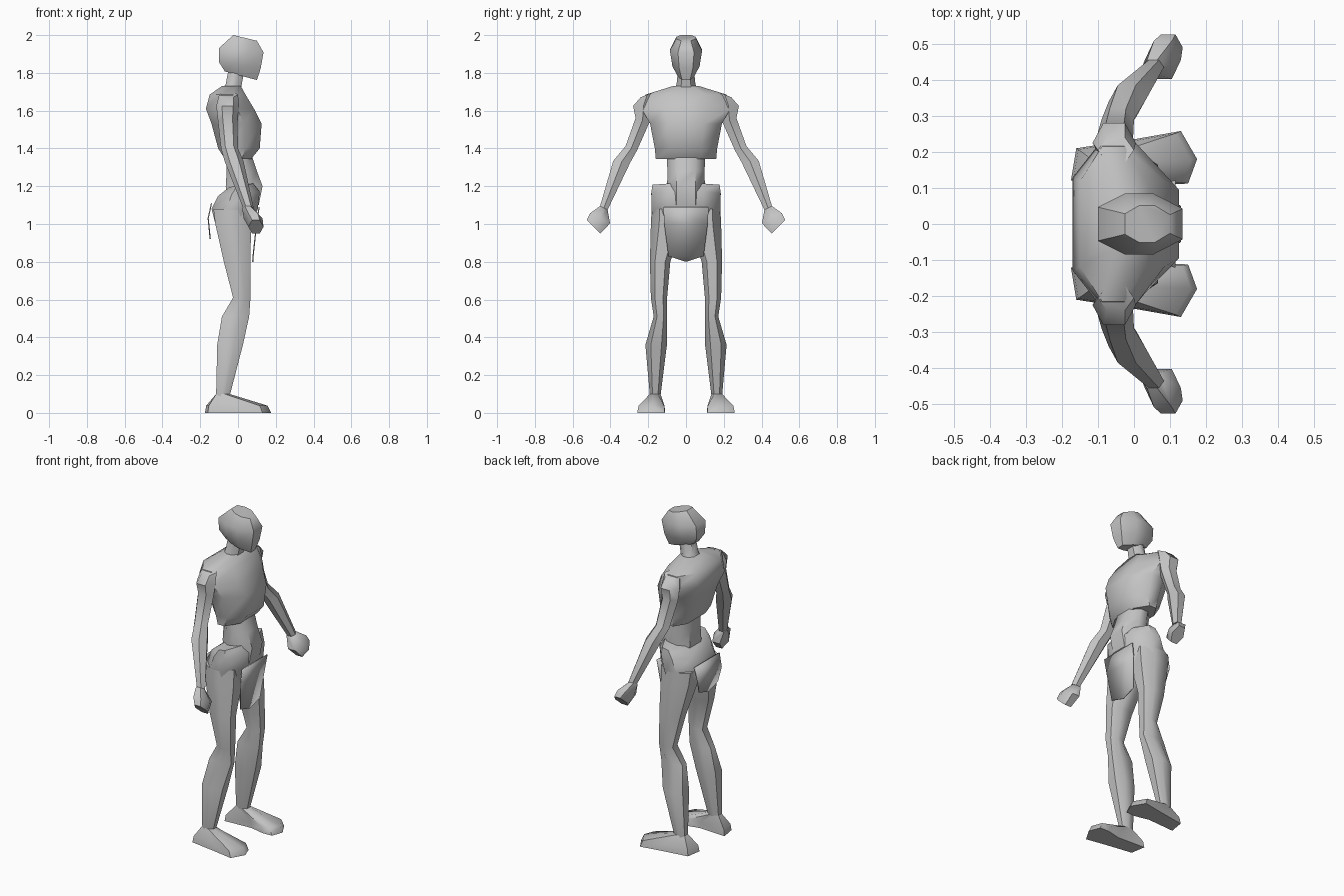
import bpy, bmesh, math
from mathutils import Vector

cube = bpy.data.objects.get("Cube")
if cube:
    bpy.data.objects.remove(cube, do_unlink=True)

grey = bpy.data.materials.new("plain grey")
grey.use_nodes = True
grey.diffuse_color = (0.55, 0.55, 0.55, 1)
grey.node_tree.nodes["Principled BSDF"].inputs["Base Color"].default_value = (0.55, 0.55, 0.55, 1)

# Cross-section outlines of unit size
BOX = [(1, -.5), (1, .5), (.3, 1), (-.35, 1), (-1, .55), (-1, -.55), (-.35, -1), (.3, -1)]
HEX = [(math.cos(a * math.pi / 3), math.sin(a * math.pi / 3) / .866) for a in range(6)]


def finish(name, bm, angle=50):
    bmesh.ops.recalc_face_normals(bm, faces=bm.faces[:])
    mesh = bpy.data.meshes.new(name)
    bm.to_mesh(mesh)
    bm.free()
    mesh.materials.append(grey)
    obj = bpy.data.objects.new(name, mesh)
    bpy.context.collection.objects.link(obj)
    bpy.ops.object.select_all(action='DESELECT')
    obj.select_set(True)
    bpy.context.view_layer.objects.active = obj
    bpy.ops.object.shade_smooth_by_angle(angle=math.radians(angle))
    return obj


def skin(name, rings, side=1):
    """Join rings of points into a capped tube; side -1 mirrors it."""
    bm = bmesh.new()
    loops = [[bm.verts.new((p[0], p[1] * side, p[2])) for p in ring] for ring in rings]
    n = len(loops[0])
    for low, high in zip(loops, loops[1:]):
        for i in range(n):
            j = (i + 1) % n
            bm.faces.new((low[i], low[j], high[j], high[i]))
    bm.faces.new(loops[0])
    bm.faces.new(loops[-1])
    return finish(name, bm)


def ring(shape, cx, cy, z, rx, ry, tilt_x=0, tilt_y=0):
    return [(cx + u * rx, cy + v * ry, z + u * rx * tilt_x + v * ry * tilt_y) for u, v in shape]


def trunk(name, sections, shape=BOX):
    """Central part: each section is z, back x, front x, half width, tilt."""
    skin(name, [ring(shape, (b + f) / 2, 0, z, (f - b) / 2, w, t) for z, b, f, w, t in sections])


# Head, neck and body
trunk("head", [(1.785, -.07, .10, .042, -.27), (1.84, -.10, .12, .072, -.15),
               (1.92, -.10, .135, .085, -.1), (1.985, -.025, .10, .052, -.24)])
trunk("neck", [(1.69, -.10, .01, .065, 0), (1.74, -.065, .02, .05, 0), (1.82, -.05, .035, .042, 0)])
trunk("chest", [(1.345, -.07, .07, .16, 0), (1.40, -.105, .115, .165, 0),
                (1.53, -.14, .125, .19, 0), (1.61, -.17, .085, .235, 0),
                (1.685, -.15, .04, .215, 0), (1.73, -.085, .015, .07, 0)])
trunk("waist", [(1.10, -.05, .11, .10, 0), (1.20, -.065, .13, .10, 0),
                (1.28, -.06, .10, .098, 0), (1.40, -.06, .06, .105, 0)])
trunk("pelvis", [(.98, -.115, .065, .17, 0), (1.08, -.14, .105, .183, 0),
                 (1.16, -.105, .115, .184, .1), (1.205, -.045, .08, .178, .15)])

ARM = [(-.05, .205, 1.685, .05, .035, 0, -.4), (-.055, .225, 1.625, .06, .055, 0, 0),
       (-.055, .23, 1.55, .052, .037, 0, .3), (-.045, .29, 1.40, .045, .03, 0, .4),
       (-.02, .34, 1.33, .05, .045, 0, .1), (.055, .435, 1.085, .028, .02, 0, .5)]
HAND = [(.05, .435, 1.085, .028, .02, 0, .5), (.08, .455, 1.03, .05, .053, 0, .5),
        (.095, .49, .985, .04, .036, 0, 1)]
LEG = [(-.03, .097, 1.08, .10, .085), (-.025, .098, 1.0, .095, .088),
       (-.005, .137, .80, .07, .054), (.02, .143, .61, .046, .043),
       (-.013, .136, .51, .072, .035), (-.042, .158, .36, .068, .057),
       (-.08, .163, .09, .036, .028)]
SOLE = [(.175, .18), (.13, .258), (0, .235), (-.16, .21), (-.175, .12), (0, .13), (.09, .11), (.15, .112)]
ANKLE = (-.08, .163)


def sole_ring(scale, z):
    return [(ANKLE[0] + (x - ANKLE[0]) * scale, ANKLE[1] + (y - ANKLE[1]) * scale, z) for x, y in SOLE]


# Limbs, one set for each side
for label, side in (("left", 1), ("right", -1)):
    skin(label + "_arm", [ring(HEX, *s) for s in ARM], side)
    skin(label + "_hand", [ring(HEX, *s) for s in HAND], side)
    skin(label + "_leg", [ring(BOX, *s) for s in LEG], side)
    foot = [sole_ring(1, 0), sole_ring(.93, .038), ring(BOX, *ANKLE, .1, .036, .028)]
    # Start the ankle ring at its front so that it lines up with the sole
    foot[2] = foot[2][1:] + foot[2][:1]
    skin(label + "_foot", foot, side)


# Hanging cloth flaps
def flap(name, rows, tip):
    """Rows are x, half width, z; the tip is a single x, z point."""
    bm = bmesh.new()
    rows = [[bm.verts.new((x, s * w, z)) for s in (-1, 1)] for x, w, z in rows]
    for (a, b), (c, d) in zip(rows, rows[1:]):
        bm.faces.new((a, b, d, c))
    bm.faces.new((*rows[-1], bm.verts.new((tip[0], 0, tip[1]))))
    obj = finish(name, bm, 30)
    mod = obj.modifiers.new("thickness", 'SOLIDIFY')
    mod.thickness = .006
    mod.offset = 0


flap("front_flap", [(.112, .12, 1.09), (.098, .115, 1.0), (.08, .093, .83)], (.078, .80))
flap("back_flap", [(-.14, .12, 1.11), (-.158, .115, 1.03), (-.15, .09, .95)], (-.147, .92))
